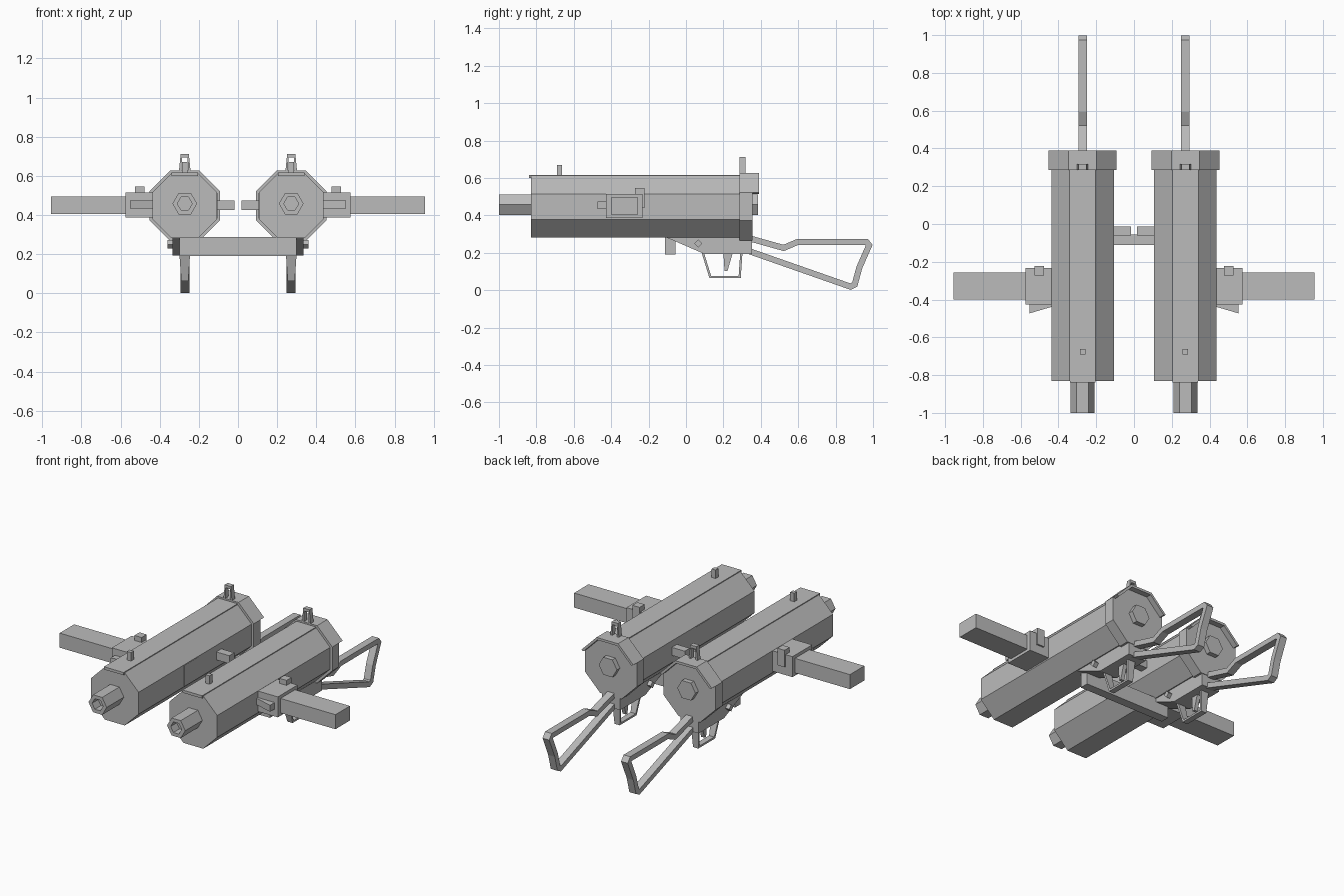
import bpy, bmesh, math
from mathutils import Vector

if "Cube" in bpy.data.objects:
    bpy.data.objects.remove(bpy.data.objects["Cube"])

GX, GZ = 0.272, 0.447      # axis of one gun; the other is mirrored

grey = bpy.data.materials.new("metal grey")
grey.use_nodes = True
grey.diffuse_color = (0.5, 0.5, 0.5, 1)
grey.node_tree.nodes["Principled BSDF"].inputs["Base Color"].default_value = (0.5, 0.5, 0.5, 1)


def finish(name, bm, mirror=True):
    bmesh.ops.recalc_face_normals(bm, faces=bm.faces)
    mesh = bpy.data.meshes.new(name)
    bm.to_mesh(mesh)
    bm.free()
    mesh.materials.append(grey)
    ob = bpy.data.objects.new(name, mesh)
    bpy.context.collection.objects.link(ob)
    if mirror:
        mod = ob.modifiers.new("other side", 'MIRROR')
        mod.use_mirror_merge = False
    return ob


def prism(axis, pts, a, b):
    """Extrude a 2D profile along an axis from a to b."""
    place = {'x': lambda u, v, w: (w, u, v),
             'y': lambda u, v, w: (u, w, v),
             'z': lambda u, v, w: (u, v, w)}[axis]
    bm = bmesh.new()
    lo = [bm.verts.new(place(u, v, a)) for u, v in pts]
    hi = [bm.verts.new(place(u, v, b)) for u, v in pts]
    bm.faces.new(lo)
    bm.faces.new(hi[::-1])
    for i in range(len(pts)):
        j = (i + 1) % len(pts)
        bm.faces.new((lo[i], lo[j], hi[j], hi[i]))
    bmesh.ops.recalc_face_normals(bm, faces=bm.faces)
    return bm


def box(name, x, y, z, mirror=True):
    return finish(name, prism('z', [(x[0], y[0]), (x[1], y[0]), (x[1], y[1]), (x[0], y[1])], *z), mirror)


def ring(n, r, start=0.0, cz=GZ):
    return [(GX + r * math.cos(start + math.tau * i / n),
             cz + r * math.sin(start + math.tau * i / n)) for i in range(n)]


def octagon(apothem):
    return ring(8, apothem / math.cos(math.pi / 8), math.pi / 8)


def strap(name, path, half_thick, width):
    """Flat bar following a path in the yz plane, mitred at its bends."""
    pts = [Vector(p) for p in path]
    bm, rings = bmesh.new(), []
    for i, p in enumerate(pts):
        d0 = (p - pts[i - 1]).normalized() if i else (pts[1] - p).normalized()
        d1 = (pts[i + 1] - p).normalized() if i < len(pts) - 1 else d0
        n = Vector((-d0.y - d1.y, d0.x + d1.x)).normalized()
        n *= half_thick / max(0.5, n.dot(Vector((-d0.y, d0.x))))
        w = width(p.y)
        rings.append([bm.verts.new((GX + sx * w, p.x + s * n.x, p.y + s * n.y))
                      for sx, s in ((-1, -1), (1, -1), (1, 1), (-1, 1))])
    for r, q in zip(rings, rings[1:]):
        for k in range(4):
            m = (k + 1) % 4
            bm.faces.new((r[k], r[m], q[m], q[k]))
    bm.faces.new(rings[0])
    bm.faces.new(rings[-1])
    return finish(name, bm)


# Body, top plate and rear collar
finish("body", prism('y', octagon(0.165), -0.83, 0.30))
box("top_plate", (GX - 0.068, GX + 0.068), (-0.84, 0.29), (0.60, 0.617))
finish("rear_collar", prism('y', octagon(0.18), 0.287, 0.355))
outer, inner = octagon(0.18), octagon(0.165)
finish("rear_hood", prism('y', outer[0:4] + inner[0:4][::-1], 0.35, 0.39))

# Hollow muzzle and rear knob
bm = prism('y', ring(6, 0.063, cz=0.458), -1.0, -0.82)
front = min(bm.faces, key=lambda f: f.calc_center_median().y)
bmesh.ops.inset_individual(bm, faces=[front], thickness=0.025)
hole = bmesh.ops.extrude_discrete_faces(bm, faces=[front])["faces"]
bmesh.ops.translate(bm, verts=hole[0].verts, vec=(0, 0.06, 0))
finish("muzzle", bm)
finish("rear_knob", prism('y', ring(6, 0.063, cz=0.458), 0.35, 0.385))

# Sights
box("front_sight", (GX - 0.014, GX + 0.014), (-0.69, -0.662), (0.61, 0.67))
arch = [(-0.03, 0.62), (-0.021, 0.712), (0.021, 0.712), (0.03, 0.62),
        (0.018, 0.62), (0.014, 0.695), (-0.014, 0.695), (-0.018, 0.62)]
finish("rear_sight", prism('y', [(GX + x, z) for x, z in arch], 0.287, 0.317))

# Side magazine, its housing and catch
box("magazine_housing", (0.42, 0.575), (-0.427, -0.232), (0.387, 0.515))
box("magazine", (0.56, 0.955), (-0.4, -0.257), (0.404, 0.495))
box("magazine_catch", (0.477, 0.527), (-0.272, -0.222), (0.51, 0.546))
box("catch_lever", (0.477, 0.527), (-0.236, -0.222), (0.44, 0.546))
finish("housing_wedge", prism('z', [(0.43, -0.42), (0.553, -0.42), (0.553, -0.473), (0.43, -0.437)],
                              0.433, 0.474))

# Inner side: charging handle and port cover
box("charging_handle", (0.017, 0.12), (-0.062, -0.012), (0.425, 0.475))
box("port_cover", (GX - 0.167, GX - 0.16), (-0.38, -0.24), (0.382, 0.512))

# Trigger group
finish("receiver", prism('x', [(-0.112, 0.29), (-0.1, 0.28), (0.1, 0.193), (0.352, 0.193), (0.352, 0.29)],
                         GX - 0.062, GX + 0.062))
pin = [(0.065 + 0.021 * math.cos(math.tau * i / 4), 0.25 + 0.021 * math.sin(math.tau * i / 4))
       for i in range(4)]
finish("receiver_pin", prism('x', pin, GX - 0.087, GX + 0.087))
finish("trigger", prism('x', [(0.2, 0.2), (0.25, 0.2), (0.222, 0.103), (0.206, 0.103)],
                        GX - 0.012, GX + 0.012))
strap("trigger_guard", [(0.09, 0.2), (0.13, 0.07), (0.287, 0.07), (0.296, 0.2)], 0.006,
      lambda z: 0.018 + 0.07 * (z - 0.07))

# Skeleton stock
strap("stock", [(0.34, 0.277), (0.522, 0.226), (0.597, 0.258), (0.965, 0.258), (0.979, 0.24),
                (0.927, 0.122), (0.902, 0.03), (0.88, 0.019), (0.34, 0.208)], 0.016,
      lambda z: 0.023)

# Bar joining the two guns
box("cross_bar", (-0.3, 0.3), (-0.112, -0.056), (0.19, 0.288), mirror=False)
